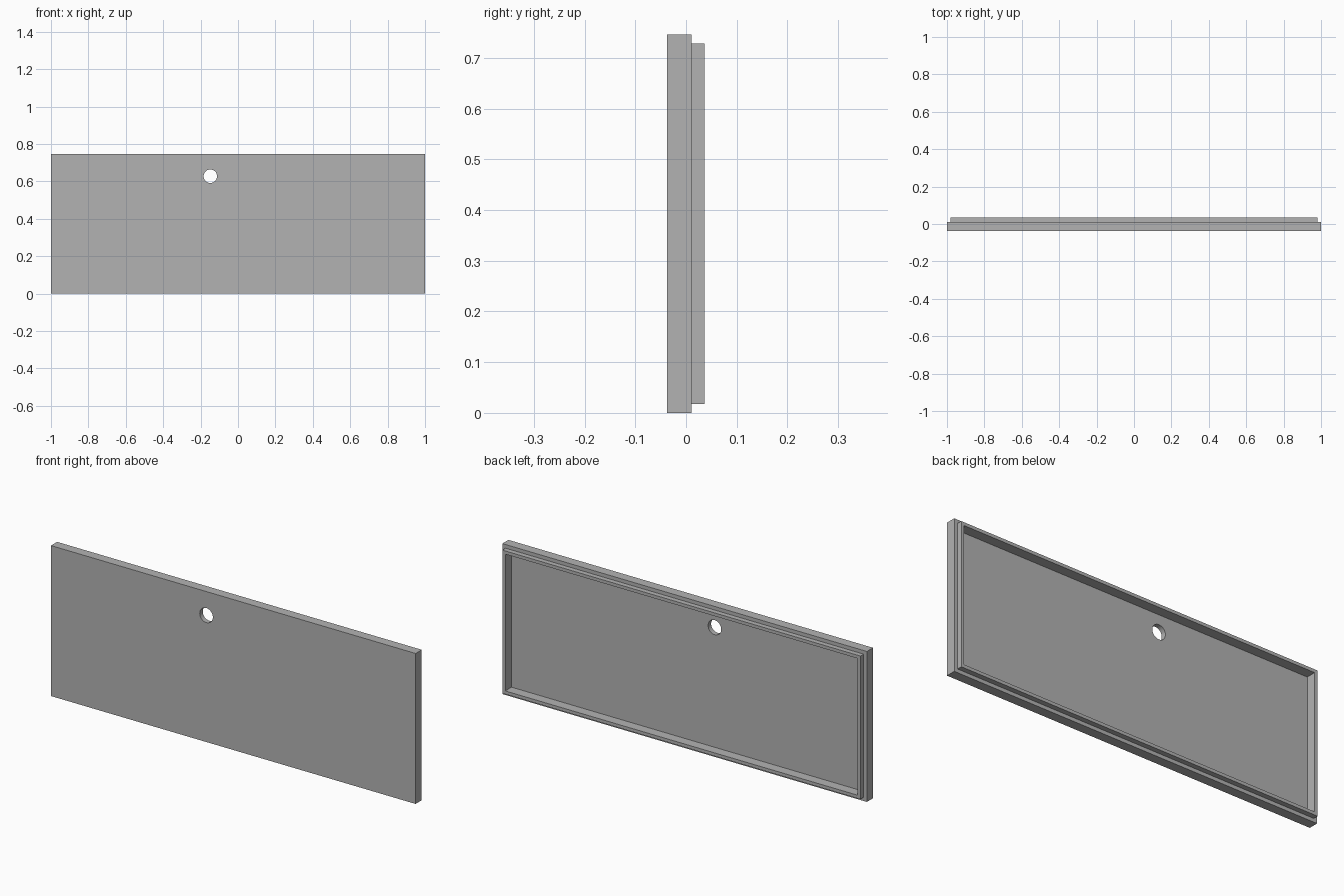
import bpy
import bmesh
from mathutils import Matrix, Vector

default = bpy.data.objects.get("Cube")
if default:
    bpy.data.objects.remove(default, do_unlink=True)

WIDTH, HEIGHT = 2.0, 0.746
FRONT, STEP, BACK, FLOOR = -0.037, 0.011, 0.036, -0.013
MARGIN, LIP = 0.018, 0.016
HOLE_X, HOLE_Z, HOLE_RADIUS = -0.148, 0.628, 0.036

# Plain grey material
grey = bpy.data.materials.new("plain grey")
grey.use_nodes = True
colour = (0.45, 0.45, 0.45, 1.0)
grey.diffuse_color = colour
grey.node_tree.nodes["Principled BSDF"].inputs["Base Color"].default_value = colour


def make_object(name, bm):
    mesh = bpy.data.meshes.new(name)
    bm.normal_update()
    bm.to_mesh(mesh)
    bm.free()
    obj = bpy.data.objects.new(name, mesh)
    bpy.context.collection.objects.link(obj)
    mesh.materials.append(grey)
    return obj


def inset_and_push(bm, face, thickness, distance):
    """Inset a back face, then move its middle along y with new walls."""
    bmesh.ops.inset_region(bm, faces=[face], thickness=thickness, use_even_offset=True)
    middle = bmesh.ops.extrude_discrete_faces(bm, faces=[face])["faces"][0]
    bmesh.ops.translate(bm, verts=middle.verts, vec=Vector((0, distance, 0)))
    return middle


# Cover panel: slab, raised lip on the back, recess inside the lip
bm = bmesh.new()
bmesh.ops.create_cube(bm, size=1.0)
bmesh.ops.scale(bm, verts=bm.verts, vec=(WIDTH, STEP - FRONT, HEIGHT))
bmesh.ops.translate(bm, verts=bm.verts, vec=(0, (STEP + FRONT) / 2, HEIGHT / 2))
bm.normal_update()
back = max(bm.faces, key=lambda f: f.normal.y)
back = inset_and_push(bm, back, MARGIN, BACK - STEP)
bm.normal_update()
inset_and_push(bm, back, LIP, FLOOR - BACK)
panel = make_object("cover_panel", bm)

# Round through hole
bm = bmesh.new()
bmesh.ops.create_cone(
    bm, cap_ends=True, segments=48, radius1=HOLE_RADIUS, radius2=HOLE_RADIUS, depth=0.3,
    matrix=Matrix.Translation((HOLE_X, 0, HOLE_Z)) @ Matrix.Rotation(1.5707963, 4, "X"))
cutter = make_object("hole_cutter", bm)
cutter.hide_render = True

cut = panel.modifiers.new("hole", "BOOLEAN")
cut.operation = "DIFFERENCE"
cut.solver = "EXACT"
cut.object = cutter

bpy.ops.object.select_all(action="DESELECT")
panel.select_set(True)
bpy.context.view_layer.objects.active = panel
bpy.ops.object.modifier_apply(modifier=cut.name)
bpy.data.objects.remove(cutter, do_unlink=True)

# Smooth hole wall, crisp edges elsewhere
bpy.ops.object.shade_smooth_by_angle()
